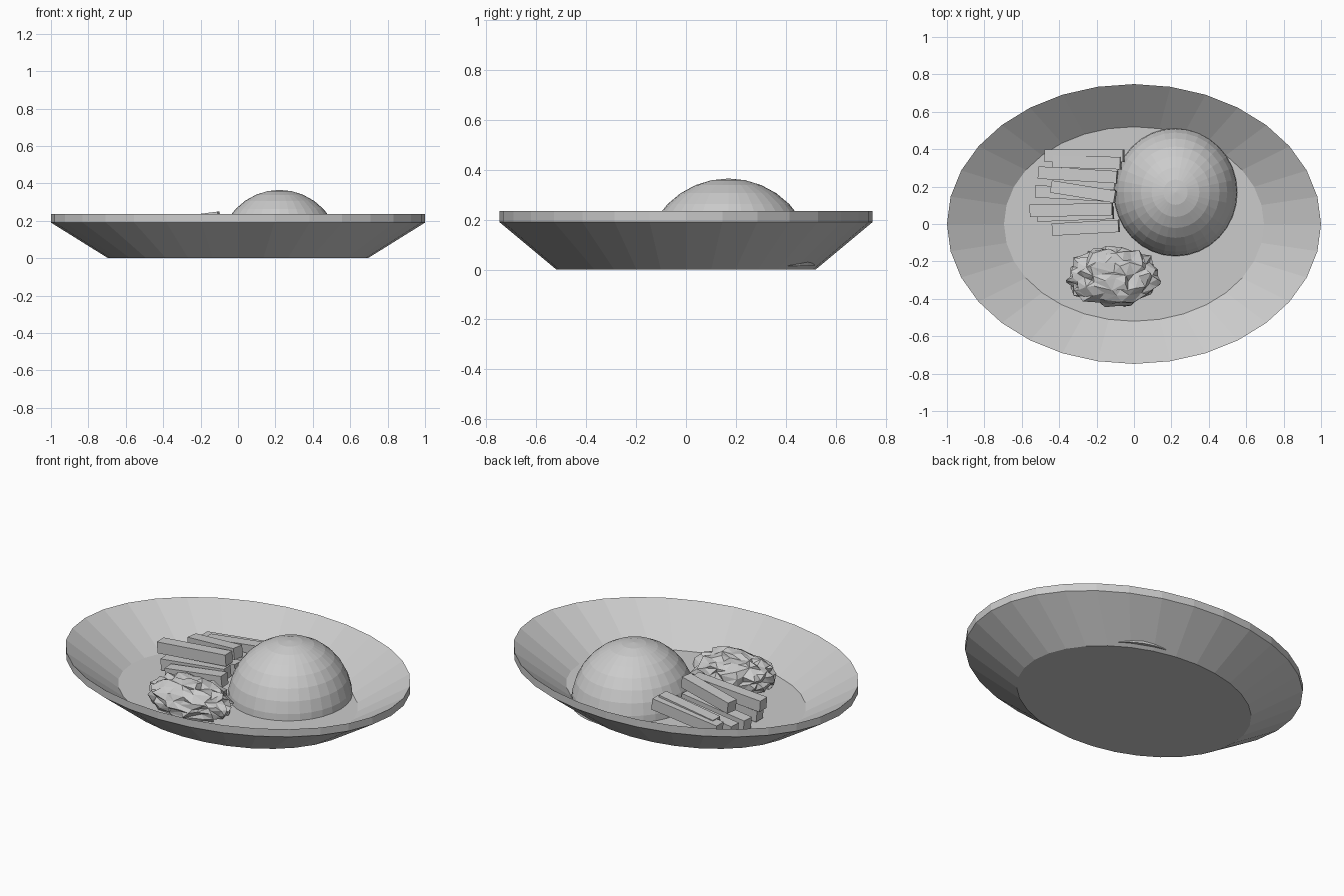
import bpy
import bmesh
import random
from math import sin, cos, pi
from mathutils import Vector, noise

random.seed(4)
if "Cube" in bpy.data.objects:
    bpy.data.objects.remove(bpy.data.objects["Cube"])

grey = bpy.data.materials.new("plain_grey")
grey.use_nodes = True
grey.diffuse_color = (0.6, 0.6, 0.6, 1)
grey.node_tree.nodes["Principled BSDF"].inputs["Base Color"].default_value = grey.diffuse_color


def add_object(name, bm):
    """Turn a bmesh into a flat-shaded object."""
    bmesh.ops.recalc_face_normals(bm, faces=bm.faces)
    mesh = bpy.data.meshes.new(name)
    bm.to_mesh(mesh)
    bm.free()
    mesh.materials.append(grey)
    obj = bpy.data.objects.new(name, mesh)
    bpy.context.collection.objects.link(obj)
    return obj


# Oval dish: underside, rim band, inner slope and floor
def make_dish(sides=32):
    profile = [(0.695, 0), (1, 0.19), (1, 0.235), (0.695, 0.045)]
    bm = bmesh.new()
    rings = []
    for radius, z in profile:
        angles = [2 * pi * i / sides for i in range(sides)]
        rings.append([bm.verts.new((radius * cos(a), 0.748 * radius * sin(a), z)) for a in angles])
    for low, high in zip(rings, rings[1:]):
        for i in range(sides):
            j = (i + 1) % sides
            bm.faces.new((low[i], low[j], high[j], high[i]))
    bm.faces.new(rings[0])
    bm.faces.new(rings[-1])
    add_object("oval_dish", bm)


# Half-ball mound with a flat base
def make_dome():
    bm = bmesh.new()
    bmesh.ops.create_uvsphere(bm, u_segments=32, v_segments=16, radius=1)
    geom = bm.verts[:] + bm.edges[:] + bm.faces[:]
    bmesh.ops.bisect_plane(bm, geom=geom, dist=0.001, plane_co=(0, 0, 0),
                           plane_no=(0, 0, 1), clear_inner=True)
    bmesh.ops.holes_fill(bm, edges=[e for e in bm.edges if e.is_boundary])
    bmesh.ops.scale(bm, vec=(0.333, 0.345, 0.35), verts=bm.verts)
    bmesh.ops.translate(bm, vec=(0.222, 0.17, 0.015), verts=bm.verts)
    add_object("round_mound", bm)


# Square-cut stick running between two points
def make_stick(name, start, end, width=0.066):
    start, end = Vector(start), Vector(end)
    axis = end - start
    bm = bmesh.new()
    bmesh.ops.create_cube(bm, size=1)
    bmesh.ops.scale(bm, vec=(axis.length, width, width), verts=bm.verts)
    stick = add_object(name, bm)
    stick.location = (start + end) / 2
    side = Vector((0, 0, 1)).cross(axis).normalized()
    up = axis.normalized().cross(side)
    turn = stick.matrix_basis.to_3x3()
    turn.col[0], turn.col[1], turn.col[2] = axis.normalized(), side, up
    stick.rotation_euler = turn.to_euler()


# Crumpled leafy heap with pleats running out from its top
def make_heap():
    bm = bmesh.new()
    bmesh.ops.create_icosphere(bm, subdivisions=4, radius=1)
    for v in bm.verts:
        p = v.co.copy()
        fold = noise.noise(Vector((p.x * 4, p.y * 4, p.z * 1.5)))
        jitter = Vector([random.uniform(-0.06, 0.06) for _ in range(3)])
        p = p * (0.95 + 0.2 * fold) + jitter
        v.co = (-0.115 + 0.25 * p.x, -0.285 + 0.165 * p.y,
                max(0.04, 0.105 + 0.115 * p.z))
    obj = add_object("crumpled_heap", bm)
    # Merge small facets into larger creased ones
    crease = obj.modifiers.new("crease", "DECIMATE")
    crease.ratio = 0.3


make_dish()
make_dome()
make_heap()

sticks = [
    ((-0.475, 0.365, 0.11), (-0.055, 0.365, 0.16)),
    ((-0.43, 0.335, 0.12), (-0.07, 0.325, 0.17)),
    ((-0.51, 0.275, 0.08), (-0.09, 0.25, 0.12)),
    ((-0.44, 0.2, 0.172), (-0.1, 0.145, 0.216)),
    ((-0.525, 0.175, 0.08), (-0.1, 0.15, 0.12)),
    ((-0.555, 0.07, 0.165), (-0.115, 0.08, 0.2)),
    ((-0.515, 0.045, 0.085), (-0.11, 0.06, 0.125)),
    ((-0.435, -0.03, 0.08), (-0.08, -0.01, 0.118)),
]
for number, (start, end) in enumerate(sticks, 1):
    make_stick(f"cut_stick_{number}", start, end)
